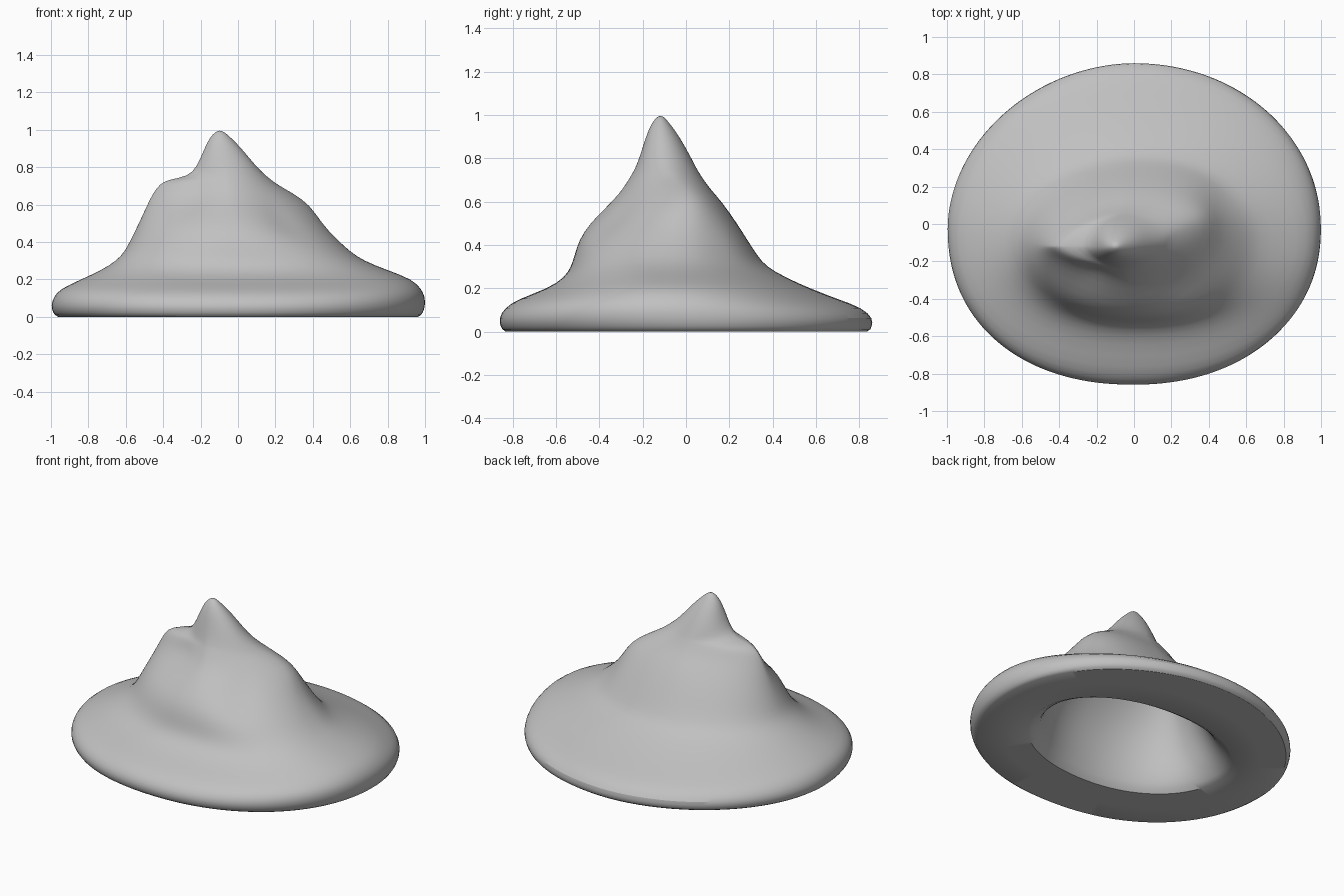
import bpy, bmesh, math
from mathutils import Vector

cube = bpy.data.objects.get("Cube")
if cube:
    bpy.data.objects.remove(cube, do_unlink=True)

SEGMENTS = 72

# Outer contours: height, left x, right x, front y, back y
OUTER = [
    (0.00, -.97, .97, -.84, .845),
    (0.02, -.99, .99, -.856, .858),
    (0.06, -1.002, 1.002, -.866, .866),
    (0.11, -.985, 1.0, -.838, .815),
    (0.15, -.95, .98, -.775, .70),
    (0.20, -.84, .935, -.635, .57),
    (0.25, -.73, .80, -.56, .46),
    (0.30, -.65, .67, -.53, .37),
    (0.35, -.605, .60, -.515, .33),
    (0.42, -.57, .525, -.495, .285),
    (0.50, -.53, .45, -.445, .235),
    (0.60, -.485, .385, -.34, .165),
    (0.66, -.455, .295, -.29, .11),
    (0.71, -.42, .205, -.26, .075),
    (0.735, -.37, .175, -.245, .06),
    (0.75, -.27, .155, -.237, .05),
    (0.80, -.22, .10, -.215, .025),
    (0.90, -.18, .02, -.185, -.03),
    (0.96, -.15, -.04, -.16, -.075),
    (0.99, -.12, -.075, -.135, -.10),
]

# Shape of the outer corners by height: roundness of front left,
# front right, back left, back right, then y of the left and right tips
CORNERS = [
    (0.00, 2.2, 2.1, 1.9, 2.02, 0, 0),
    (0.20, 2.2, 2.2, 1.95, 2.05, -.07, -.06),
    (0.30, 2.1, 2.3, 2.0, 2.1, -.12, -.09),
    (0.40, 2.0, 2.2, 1.9, 2.3, -.12, -.06),
    (0.50, 1.9, 1.8, 1.8, 2.4, -.12, -.03),
    (0.60, 1.6, 1.6, 1.6, 2.3, -.12, 0),
    (0.66, 1.5, 1.7, 1.5, 2.2, -.12, -.01),
    (0.74, 1.5, 1.8, 1.5, 2.0, -.12, -.07),
    (0.80, 2.0, 2.0, 2.0, 2.0, -.12, -.1),
    (1.00, 2.0, 2.0, 2.0, 2.0, -.12, -.12),
]

# Contours of the hollow, from the flared opening upward
INNER = [
    (0.00, -.65, .68, -.50, .43),
    (0.05, -.60, .60, -.48, .37),
    (0.12, -.56, .55, -.465, .33),
    (0.22, -.53, .51, -.45, .28),
    (0.35, -.49, .45, -.42, .23),
    (0.50, -.44, .35, -.34, .15),
    (0.62, -.36, .24, -.24, .07),
    (0.70, -.26, .10, -.19, .00),
    (0.82, -.15, -.03, -.16, -.06),
]

# Soft folds: centre, radius, inward push
FOLDS = [
    (Vector((.24, -.33, .50)), .10, .025),
    (Vector((-.25, -.27, .66)), .10, .025),
    (Vector((.45, .10, .36)), .12, .025),
]


def outer_corners(z):
    for low, high in zip(CORNERS, CORNERS[1:]):
        if z <= high[0]:
            f = (z - low[0]) / (high[0] - low[0])
            return [a + (b - a) * f for a, b in zip(low[1:], high[1:])]


def inner_corners(z):
    tip = -.12 * min(1, z / .3)
    return [2.1] * 4 + [tip, tip]


def contour(bm, level, corners, folds):
    """One closed ring made of four superellipse quarters."""
    z, left, right, front, back = level
    shape = corners(z)
    cx = -.1 * max(0, (z - .4) / .6)
    ring = []
    for i in range(SEGMENTS):
        t = math.tau * i / SEGMENTS
        c, s = math.cos(t), math.sin(t)
        power = 2 / shape[2 * (s > 0) + (c > 0)]
        cy = shape[4 + (c > 0)]
        x = cx + abs(c) ** power * ((right - cx) if c > 0 else (left - cx))
        y = cy + abs(s) ** power * ((back - cy) if s > 0 else (front - cy))
        p = Vector((x, y, z))
        inward = Vector((cx - x, cy - y, 0)).normalized()
        for centre, radius, push in folds:
            p += inward * push * math.exp(-((p - centre).length / radius) ** 2)
        ring.append(bm.verts.new(p))
    return ring


def bridge(bm, a, b):
    for i in range(SEGMENTS):
        j = (i + 1) % SEGMENTS
        bm.faces.new((a[i], a[j], b[j], b[i]))


def cap(bm, ring, lift):
    centre = sum((v.co for v in ring), Vector()) / SEGMENTS
    tip = bm.verts.new(centre + Vector((0, 0, lift)))
    for i in range(SEGMENTS):
        bm.faces.new((ring[i], ring[(i + 1) % SEGMENTS], tip))


# Felt colour
felt = bpy.data.materials.new("grey felt")
felt.use_nodes = True
grey = (.53, .53, .53, 1)
felt.diffuse_color = grey
bsdf = next(n for n in felt.node_tree.nodes if n.type == 'BSDF_PRINCIPLED')
bsdf.inputs["Base Color"].default_value = grey
bsdf.inputs["Roughness"].default_value = .8

# Hat shell: brim and crown outside, flat underside, hollow inside
bm = bmesh.new()
outer = [contour(bm, level, outer_corners, FOLDS) for level in OUTER]
inner = [contour(bm, level, inner_corners, []) for level in INNER]
for rings in (outer, inner):
    for a, b in zip(rings, rings[1:]):
        bridge(bm, a, b)
bridge(bm, outer[0], inner[0])
cap(bm, outer[-1], .006)
cap(bm, inner[-1], .02)
bmesh.ops.recalc_face_normals(bm, faces=bm.faces)

# Keep the lower rim and the opening crisp
crease = bm.edges.layers.float.new("crease_edge")
for ring in (outer[0], inner[0]):
    for i in range(SEGMENTS):
        bm.edges.get((ring[i], ring[(i + 1) % SEGMENTS]))[crease] = .9

mesh = bpy.data.meshes.new("floppy_hat")
bm.to_mesh(mesh)
bm.free()
mesh.materials.append(felt)
hat = bpy.data.objects.new("floppy_hat", mesh)
bpy.context.collection.objects.link(hat)

subdivision = hat.modifiers.new("Subdivision", 'SUBSURF')
subdivision.levels = subdivision.render_levels = 1

for o in bpy.context.selected_objects:
    o.select_set(False)
hat.select_set(True)
bpy.context.view_layer.objects.active = hat
bpy.ops.object.shade_smooth_by_angle(angle=math.radians(50))
